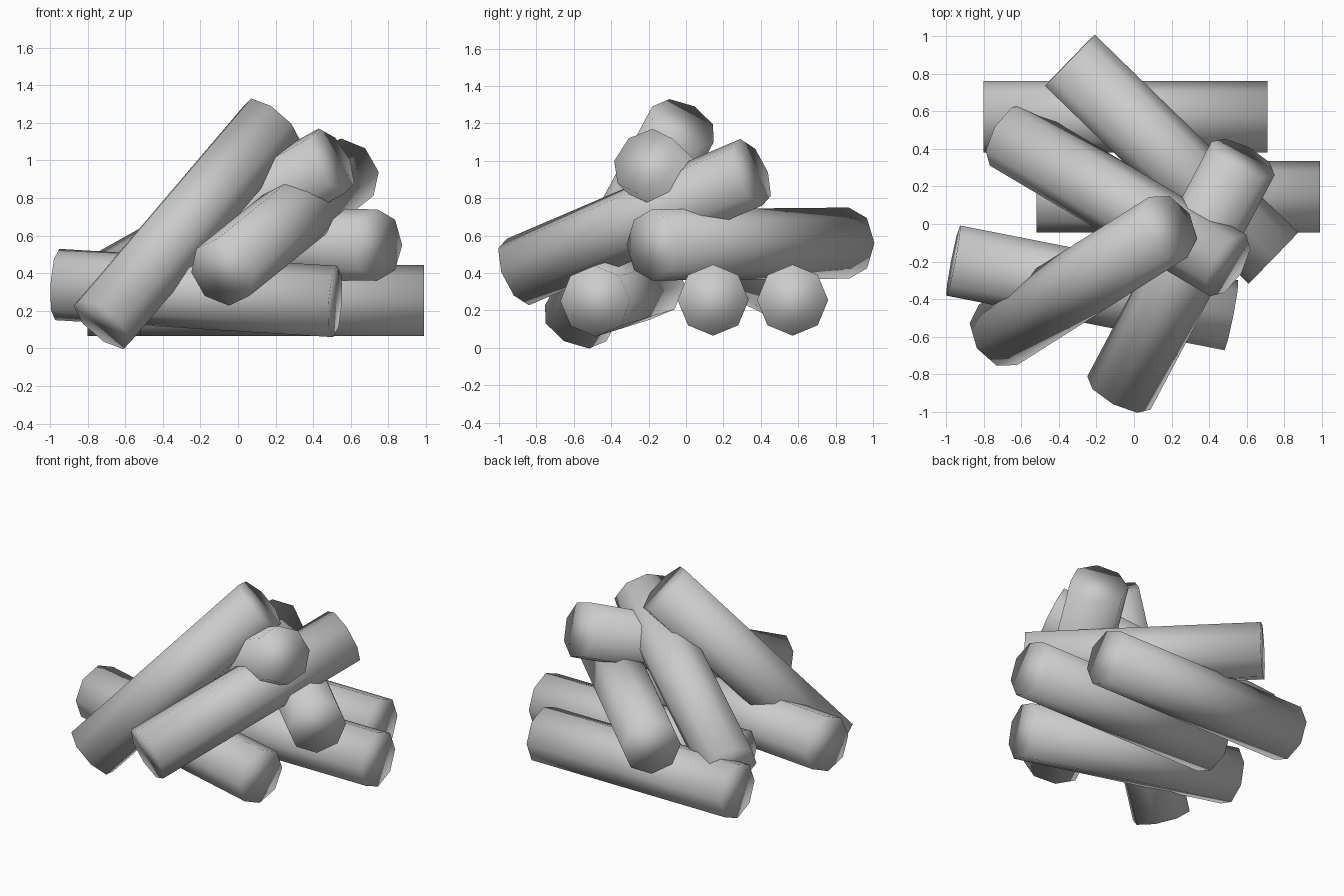
import bpy
from mathutils import Vector

if "Cube" in bpy.data.objects:
    bpy.data.objects.remove(bpy.data.objects["Cube"])

RADIUS, LENGTH = 0.19, 1.51

# name, centre of log, axis direction
LOGS = [
    ("base_log_back", (-0.045, 0.57, 0.255), (1, 0, 0)),
    ("base_log_middle", (0.235, 0.145, 0.255), (1, 0, 0)),
    ("base_log_front", (-0.222, -0.34, 0.295), (1.475, -0.29, -0.09)),
    ("cross_log", (0.20, 0.345, 0.555), (1.08, -1.05, -0.01)),
    ("leaning_log_left", (-0.27, -0.303, 0.663), (0.60, 0.38, 0.705)),
    ("leaning_log_front", (0.25, -0.275, 0.672), (0.437, 0.826, 0.353)),
    ("leaning_log_back", (-0.085, 0.127, 0.672), (0.775, -0.46, 0.433)),
]


def add_log(name, centre, axis):
    # Eight-sided log, one corner line facing up
    bpy.ops.mesh.primitive_cylinder_add(vertices=8, radius=RADIUS, depth=LENGTH, location=centre)
    log = bpy.context.object
    log.name = name
    log.rotation_euler = Vector(axis).to_track_quat('Z', 'Y').to_euler()
    bpy.ops.object.shade_smooth()


for spec in LOGS:
    add_log(*spec)
